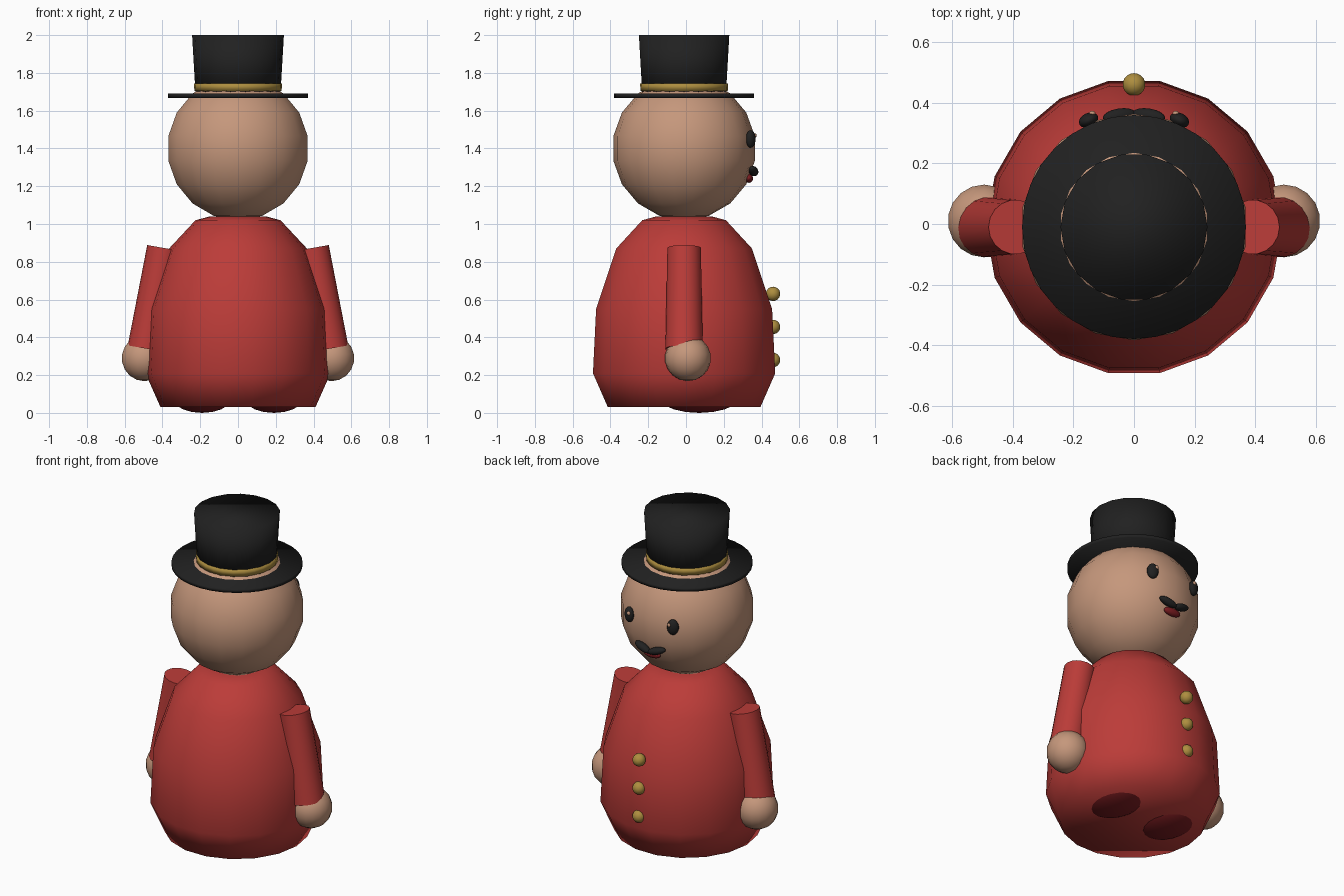
import bpy, math
from mathutils import Vector

if "Cube" in bpy.data.objects:
    bpy.data.objects.remove(bpy.data.objects["Cube"], do_unlink=True)

CY = -0.01   # the figure's vertical axis sits slightly behind the origin


def material(name, rgb):
    m = bpy.data.materials.new(name)
    m.use_nodes = True
    m.diffuse_color = (*rgb, 1)
    m.node_tree.nodes["Principled BSDF"].inputs["Base Color"].default_value = (*rgb, 1)
    return m


RED = material("coat red", (0.50, 0.045, 0.04))
SKIN = material("skin", (0.56, 0.31, 0.20))
BLACK = material("black", (0.015, 0.015, 0.015))
GOLD = material("gold", (0.42, 0.27, 0.05))
DARK_RED = material("dark red", (0.20, 0.012, 0.015))


def finish(name, mat):
    ob = bpy.context.object
    ob.name = name
    ob.data.materials.append(mat)
    bpy.ops.object.shade_smooth()
    return ob


def ball(name, mat, loc, radii, segments=18, rings=9, rot=(0, 0, 0)):
    bpy.ops.mesh.primitive_uv_sphere_add(segments=segments, ring_count=rings,
                                         radius=1, location=loc, rotation=rot)
    ob = finish(name, mat)
    ob.scale = radii
    return ob


def lathe(name, mat, profile, sides):
    """Closed solid turned from (radius, height) pairs, bottom to top."""
    verts, faces = [], []
    for r, z in profile:
        for i in range(sides):
            a = math.tau * i / sides
            verts.append((r * math.cos(a), r * math.sin(a) + CY, z))
    for k in range(len(profile) - 1):
        for i in range(sides):
            j = (i + 1) % sides
            faces.append((k * sides + i, k * sides + j,
                          (k + 1) * sides + j, (k + 1) * sides + i))
    faces.append(tuple(reversed(range(sides))))
    faces.append(tuple(range(len(verts) - sides, len(verts))))
    me = bpy.data.meshes.new(name)
    me.from_pydata(verts, [], faces)
    ob = bpy.data.objects.new(name, me)
    bpy.context.collection.objects.link(ob)
    bpy.ops.object.select_all(action='DESELECT')
    ob.select_set(True)
    bpy.context.view_layer.objects.active = ob
    return finish(name, mat)


def tapered_rod(name, mat, top, bottom, r_top, r_bottom):
    top, bottom = Vector(top), Vector(bottom)
    axis = top - bottom
    bpy.ops.mesh.primitive_cone_add(vertices=18, radius1=r_bottom, radius2=r_top,
                                    depth=axis.length, location=(top + bottom) / 2,
                                    rotation=axis.to_track_quat('Z', 'Y').to_euler())
    ob = finish(name, mat)
    bpy.ops.object.shade_smooth_by_angle(angle=math.radians(40))
    return ob


# Coat and head
lathe("coat", RED, [(0.41, 0.03), (0.49, 0.21), (0.473, 0.55),
                    (0.365, 0.87), (0.225, 1.02), (0.15, 1.04)], 18)
ball("head", SKIN, (0, CY, 1.40), (0.38, 0.38, 0.38))

# Top hat
lathe("hat_brim", BLACK, [(0.37, 1.668), (0.37, 1.69)], 32)
lathe("hat_crown", BLACK, [(0.225, 1.69), (0.243, 2.0)], 18)
lathe("hat_band", GOLD, [(0.231, 1.705), (0.233, 1.745)], 24)

# Paired parts
for side, s in (("left", 1), ("right", -1)):
    tapered_rod(side + "_arm", RED, (s * 0.392, CY, 0.873), (s * 0.485, CY, 0.34), 0.09, 0.10)
    ball(side + "_hand", SKIN, (s * 0.495, 0.01, 0.29), (0.122, 0.122, 0.122))
    ball(side + "_foot", DARK_RED, (s * 0.19, 0.07, 0.08), (0.16, 0.21, 0.08))
    ball(side + "_eye", BLACK, (s * 0.15, 0.343, 1.45), (0.034, 0.024, 0.047),
         rot=(0, 0, -s * 0.42))
    ball(side + "_eye_glint", SKIN, (s * 0.138, 0.366, 1.468), (0.011, 0.008, 0.012), 10, 6)
    ball(side + "_moustache", BLACK, (s * 0.048, 0.357, 1.28), (0.058, 0.025, 0.022),
         rot=(0, -s * 0.3, -s * 0.15))

# Mouth
ball("mouth", DARK_RED, (0, 0.333, 1.242), (0.058, 0.022, 0.024))

# Coat buttons
for i in range(3):
    ball("button_%d" % (i + 1), GOLD, (0, 0.461, 0.63 - 0.175 * i), (0.038, 0.038, 0.038))
